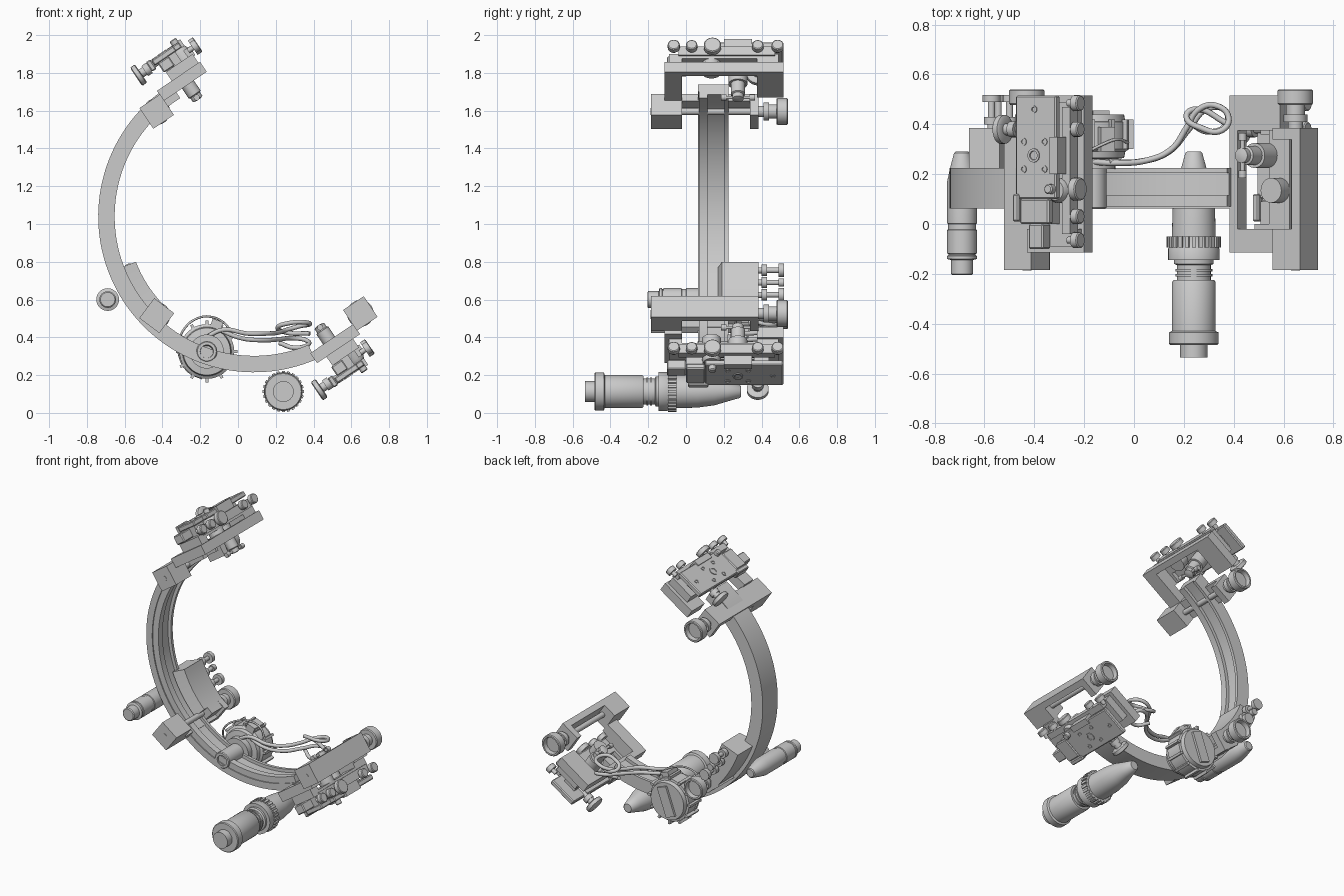
import bpy, bmesh
from math import sin, cos, pi, radians
from mathutils import Matrix, Vector

WORLD = Matrix.Identity(4)


def frame(ox, oz, U, V):
    """Local frame: u and v lie in the x-z plane, y stays y."""
    return Matrix(((U[0], 0, V[0], ox), (0, 1, 0, 0), (U[1], 0, V[1], oz), (0, 0, 0, 1)))


def finish(name, bm, smooth=False):
    bmesh.ops.recalc_face_normals(bm, faces=bm.faces)
    me = bpy.data.meshes.new(name)
    bm.to_mesh(me)
    bm.free()
    ob = bpy.data.objects.new(name, me)
    bpy.context.collection.objects.link(ob)
    if smooth:
        bpy.ops.object.select_all(action='DESELECT')
        ob.select_set(True)
        bpy.context.view_layer.objects.active = ob
        bpy.ops.object.shade_smooth_by_angle(angle=radians(35))
    return ob


def add_box(bm, M, u0, u1, y0, y1, v0, v1):
    S = Matrix.Diagonal((u1 - u0, y1 - y0, v1 - v0, 1))
    T = Matrix.Translation(((u0 + u1) / 2, (y0 + y1) / 2, (v0 + v1) / 2))
    bmesh.ops.create_cube(bm, size=1, matrix=M @ T @ S)


def boxes(name, M, *dims):
    bm = bmesh.new()
    for d in dims:
        add_box(bm, M, *d)
    return finish(name, bm)


def lathe(name, M, axis, c, prof, n=32, teeth=None):
    """Revolve (position, radius) pairs about a local axis through c."""
    bm = bmesh.new()
    k = 'uyv'.index(axis)
    a, b = (k + 1) % 3, (k + 2) % 3
    rings = []
    for t, r in prof:
        ring = []
        for i in range(n):
            p = Vector(c)
            p[k] = t
            p[a] += r * cos(2 * pi * i / n)
            p[b] += r * sin(2 * pi * i / n)
            ring.append(bm.verts.new(M @ p))
        rings.append(ring)
    for p, q in zip(rings, rings[1:]):
        for i in range(n):
            j = (i + 1) % n
            bm.faces.new((p[i], p[j], q[j], q[i]))
    bm.faces.new(rings[0])
    bm.faces.new(rings[-1])
    if teeth:
        t0, t1, r0, r1, count = teeth
        for i in range(count):
            R = Matrix.Translation(c) @ Matrix.Rotation(2 * pi * i / count, 4, 'XYZ'[k])
            add_box(bm, M @ R, r0, r1, t0, t1, -0.008, 0.008)
    return finish(name, bm, True)


def arc(name, prof, a0, a1, n, C=(0.085, 1.04)):
    """Sweep an (r, y) profile round the big arc centre."""
    bm = bmesh.new()
    rings = []
    for i in range(n + 1):
        t = radians(a0 + (a1 - a0) * i / n)
        rings.append([bm.verts.new((C[0] + r * cos(t), y, C[1] + r * sin(t))) for r, y in prof])
    m = len(prof)
    for p, q in zip(rings, rings[1:]):
        for i in range(m):
            j = (i + 1) % m
            bm.faces.new((p[i], p[j], q[j], q[i]))
    bm.faces.new(rings[0])
    bm.faces.new(rings[-1])
    return finish(name, bm, True)


def cable(name, pts, r):
    cu = bpy.data.curves.new(name, 'CURVE')
    cu.dimensions = '3D'
    cu.bevel_depth, cu.bevel_resolution, cu.resolution_u = r, 3, 8
    cu.use_fill_caps = True
    s = cu.splines.new('BEZIER')
    s.bezier_points.add(len(pts) - 1)
    for b, p in zip(s.bezier_points, pts):
        b.co = p
        b.handle_left_type = b.handle_right_type = 'AUTO'
    bpy.context.collection.objects.link(bpy.data.objects.new(name, cu))


# C-shaped arm with a channel along its inner face
arc('arc_arm', [(0.825, 0.063), (0.825, 0.225), (0.738, 0.225), (0.738, 0.205), (0.76, 0.205), (0.76, 0.115),
                (0.738, 0.115), (0.738, 0.07), (0.78, 0.07), (0.78, 0.063)], 122, 293, 72)
# wide rear saddle on the lower left of the arm
arc('arc_saddle', [(0.67, 0.225), (0.67, 0.385), (0.80, 0.385), (0.80, 0.225)], 201, 229, 14)
arc('saddle_web', [(0.67, 0.19), (0.67, 0.23), (0.75, 0.23), (0.75, 0.17)], 201, 225, 12)


# U-shaped pivot bracket with rod and thumb wheel; the wall sits on the -u or the +v side
def bracket(tag, M, wall='u'):
    h = 0.066
    side = (-h, -0.025, -0.02, 0.385, -h, h) if wall == 'u' else (-h, h, -0.02, 0.385, 0.024, h)
    boxes(tag + '_bracket', M, (-h, h, -0.185, -0.02, -h, h), side, (-h, h, 0.34, 0.385, -h, h))
    lathe(tag + '_rod', M, 'y', (0, 0, 0), [(-0.187, 0.018), (0.5, 0.018)], 16)
    lathe(tag + '_thumb_wheel', M, 'y', (0, 0, 0),
          [(0.385, 0.03), (0.41, 0.03), (0.41, 0.048), (0.44, 0.048), (0.44, 0.038), (0.478, 0.038), (0.478, 0.066),
           (0.484, 0.071), (0.535, 0.071), (0.54, 0.066), (0.54, 0.056), (0.51, 0.052)], 36)


# frame plate, adjustable stage, posts and screws; s is the bracket side along u
def module(tag, M, s):
    def su(a, b):
        return (a, b) if s > 0 else (-b, -a)
    boxes(tag + '_frame_plate', M, (*su(-0.12, -0.08), -0.115, 0.515, -0.032, 0.032),
          (*su(-0.08, 0.155), -0.115, -0.02, -0.032, 0.032), (*su(-0.08, 0.125), 0.375, 0.515, -0.032, 0.032))
    boxes(tag + '_stage_lower', M, (-0.06, 0.11, -0.09, -0.02, 0.032, 0.06), (-0.06, 0.11, 0.375, 0.49, 0.032, 0.06),
          (-0.06, 0.11, -0.09, 0.0, 0.06, 0.088), (0.01, 0.11, 0.0, 0.375, 0.06, 0.088),
          (-0.06, 0.11, 0.375, 0.49, 0.06, 0.088), (-0.05, 0.04, 0.0, 0.09, 0.088, 0.15),
          (-0.05, 0.04, 0.36, 0.44, 0.088, 0.15), (0.08, 0.12, -0.04, 0.47, 0.075, 0.13))
    top = boxes(tag + '_stage_plate', M, (-0.11, 0.085, 0.1, 0.515, 0.148, 0.182),
                (-0.09, 0.05, 0.0, 0.1, 0.148, 0.182), (-0.07, 0.0, -0.1, 0.0, 0.09, 0.15),
                (-0.12, -0.09, 0.01, 0.12, 0.13, 0.19))
    b = top.modifiers.new('edge', 'BEVEL')
    b.width, b.segments = 0.006, 1
    lathe(tag + '_main_post', M, 'v', (0, 0.275, 0),
          [(-0.1, 0.03), (-0.095, 0.038), (-0.03, 0.038), (-0.03, 0.05), (0.15, 0.05)])
    lathe(tag + '_post_tip', M, 'v', (0, 0.275, 0), [(-0.13, 0.012), (-0.125, 0.03), (-0.1, 0.03)], 16)
    lathe(tag + '_tip_bar', M, 'y', (0, 0, -0.115), [(0.185, 0.016), (0.215, 0.016), (0.215, 0.009), (0.335, 0.009),
                                                   (0.335, 0.016), (0.365, 0.016)], 14)
    lathe(tag + '_short_post', M, 'v', (0.06, 0.135, 0), [(0.0, 0.05), (0.13, 0.05), (0.15, 0.04)])
    lathe(tag + '_stage_boss', M, 'v', (-0.02, 0.275, 0), [(0.18, 0.028), (0.187, 0.028), (0.187, 0.018), (0.175, 0.016)], 20)
    lathe(tag + '_side_knob', M, 'u', (0, 0.38, 0.155),
          [(-0.205, 0.05), (-0.2, 0.058), (-0.178, 0.058), (-0.173, 0.05), (-0.173, 0.024), (-0.15, 0.024),
           (-0.15, 0.032), (-0.12, 0.032), (-0.12, 0.016), (0.05, 0.016)], 24)
    for i, (y, r) in enumerate(((-0.065, 0.032), (0.03, 0.03), (0.14, 0.046), (0.38, 0.03), (0.485, 0.032))):
        lathe(f'{tag}_edge_screw_{i}', M, 'u', (0, y, 0.115),
              [(0.1, 0.014), (0.13, 0.014), (0.13, r), (0.158, r), (0.162, r - 0.005)], 20)
    for i, (u, y) in enumerate(((-0.07, 0.22), (0.03, 0.22), (-0.07, 0.33), (0.03, 0.33), (-0.02, 0.46))):
        lathe(f'{tag}_cap_screw_{i}', M, 'v', (u, y, 0), [(0.18, 0.015), (0.186, 0.015), (0.186, 0.009), (0.18, 0.008)], 14)
    lathe(tag + '_plate_pin', M, 'v', (0.065, 0.14, 0), [(0.18, 0.02), (0.205, 0.02), (0.21, 0.015)], 16)
    boxes(tag + '_clamp', M, (0.06, 0.1, 0.2, 0.35, 0.12, 0.19))
    bracket(tag, M @ Matrix.Translation((0.217 * s, 0, -0.058)) @ Matrix.Diagonal((-s, 1, 1, 1)), 'u' if s > 0 else 'v')


c, q = cos(radians(34)), sin(radians(34))
UPPER = frame(-0.283, 1.765, (c, q), (-q, c))
module('upper', UPPER, -1)
module('lower', frame(0.50, 0.357, (c, q), (q, -c)), 1)
bracket('middle', frame(-0.43, 0.515, (0.6, 0.8), (-0.8, 0.6)))
# neck joining the arm to the upper frame plate
boxes('upper_neck', UPPER, (-0.2, -0.1, 0.065, 0.225, -0.032, 0.01))

# saddle clips
for i, (x, z, r) in enumerate(((-0.572, 0.755, 0.036), (-0.5, 0.625, 0.036), (-0.545, 0.69, 0.022))):
    lathe(f'saddle_clip_{i}', WORLD, 'y', (x, 0, z), [(0.38, 0.016), (0.4, 0.016), (0.4, 0.03), (0.43, 0.03), (0.43, 0.014),
                                                     (0.49, 0.014), (0.49, r), (0.518, r)], 20)

# round motor housing behind the arm, with front hub
lathe('motor_housing', WORLD, 'y', (-0.165, 0, 0.325),
      [(0.22, 0.09), (0.26, 0.09), (0.265, 0.125), (0.29, 0.13), (0.30, 0.145), (0.41, 0.145), (0.412, 0.13), (0.44, 0.125)], 40,
      (0.30, 0.42, 0.14, 0.163, 12))
lathe('motor_hub', WORLD, 'y', (-0.165, 0, 0.325),
      [(0.1, 0.03), (0.06, 0.035), (0.06, 0.05), (0.066, 0.055), (0.25, 0.055)], 32)
boxes('motor_grip', Matrix.Translation((-0.165, 0, 0.325)) @ Matrix.Rotation(radians(20), 4, 'Y'),
      (-0.035, 0.035, 0.43, 0.455, -0.1, 0.1), (-0.03, 0.03, 0.29, 0.39, 0.12, 0.175))
cable('motor_wire', [(-0.165 + 0.15 * cos(radians(a)), 0.30 + 0.04 * sin(radians(a * 2)), 0.345 + 0.165 * sin(radians(a)))
                     for a in range(20, 261, 30)], 0.006)

# looped cables
cable('cable_upper', [(-0.17, 0.25, 0.40), (-0.08, 0.245, 0.44), (0.05, 0.255, 0.42), (0.15, 0.30, 0.42), (0.21, 0.385, 0.425),
                      (0.26, 0.46, 0.44), (0.33, 0.475, 0.46), (0.38, 0.425, 0.47), (0.35, 0.375, 0.48),
                      (0.27, 0.385, 0.475), (0.21, 0.43, 0.45), (0.24, 0.46, 0.43), (0.38, 0.40, 0.42)], 0.012)
cable('cable_lower', [(-0.10, 0.25, 0.44), (0.02, 0.25, 0.395), (0.14, 0.29, 0.385), (0.22, 0.38, 0.39), (0.29, 0.46, 0.395),
                      (0.36, 0.46, 0.385), (0.37, 0.40, 0.36), (0.30, 0.37, 0.345), (0.22, 0.41, 0.37)], 0.012)

# large cylindrical probe
lathe('large_probe', WORLD, 'y', (0.24, 0, 0.113),
      [(-0.535, 0.055), (-0.485, 0.055), (-0.485, 0.095), (-0.48, 0.1), (-0.435, 0.1), (-0.43, 0.088), (-0.235, 0.088),
       (-0.225, 0.082), (-0.225, 0.068), (-0.21, 0.068), (-0.21, 0.074), (-0.2, 0.074), (-0.2, 0.068), (-0.19, 0.068),
       (-0.19, 0.074), (-0.18, 0.074), (-0.18, 0.068), (-0.165, 0.068), (-0.16, 0.08), (-0.145, 0.08), (-0.145, 0.103),
       (-0.1, 0.103), (-0.095, 0.1), (-0.05, 0.1), (-0.05, 0.088), (0.06, 0.085), (0.15, 0.073), (0.22, 0.052), (0.285, 0.034),
       (0.29, 0.028)], 40, (-0.095, -0.05, 0.095, 0.109, 24))
# small probe
lathe('small_probe', WORLD, 'y', (-0.69, 0, 0.6),
      [(-0.205, 0.038), (-0.2, 0.044), (-0.145, 0.044), (-0.14, 0.06), (-0.128, 0.06), (-0.125, 0.055), (-0.12, 0.055),
       (-0.118, 0.06), (-0.025, 0.06), (-0.022, 0.056), (0.0, 0.056), (0.003, 0.06), (0.17, 0.06), (0.225, 0.048), (0.285, 0.032), (0.29, 0.026)], 32)
